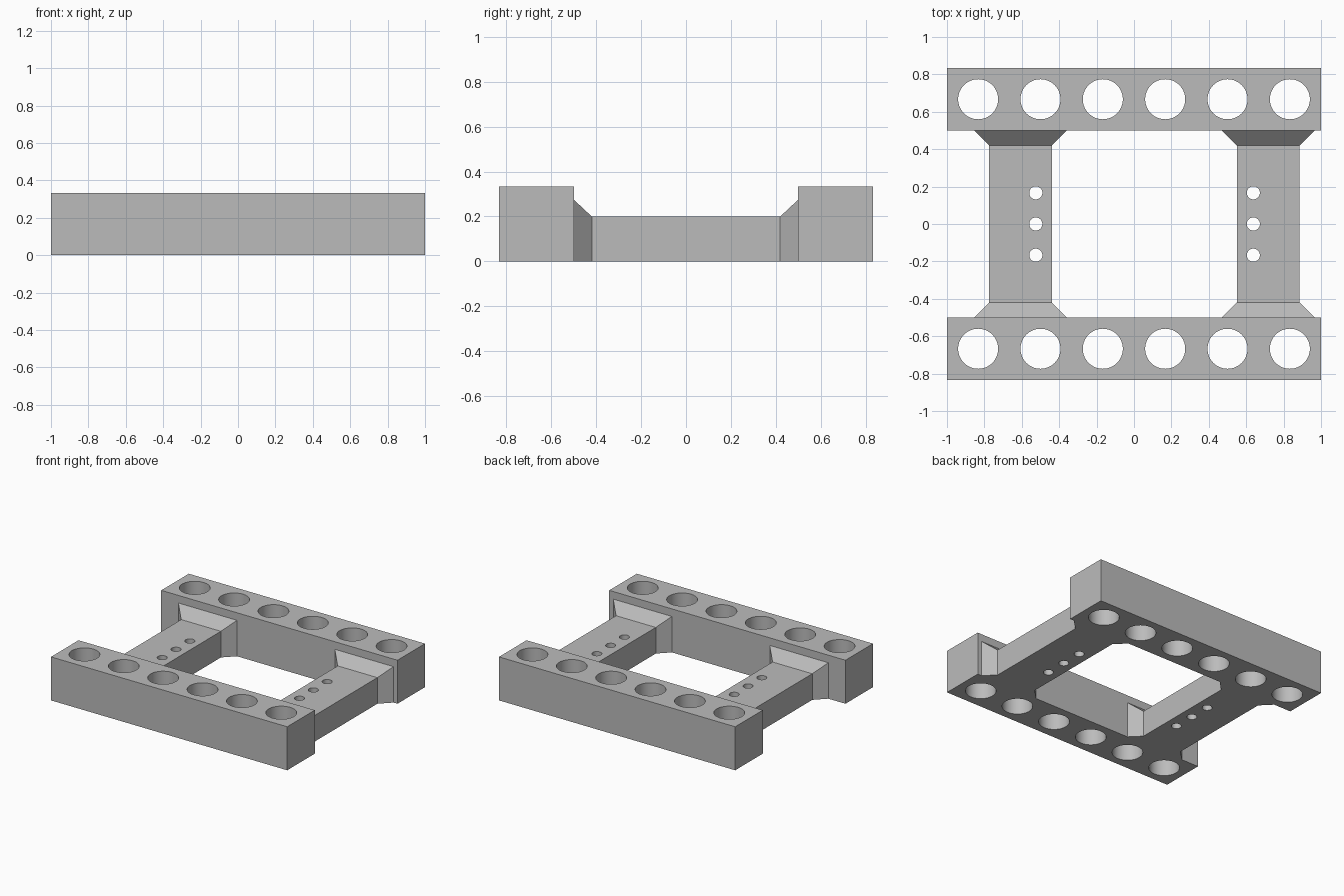
import bpy, bmesh

cube = bpy.data.objects.get("Cube")
if cube:
    bpy.data.objects.remove(cube, do_unlink=True)

grey = bpy.data.materials.new("plain grey")
grey.use_nodes = True
colour = (0.5, 0.5, 0.5, 1)
grey.diffuse_color = colour
grey.node_tree.nodes["Principled BSDF"].inputs["Base Color"].default_value = colour


def finish(name, bm):
    bmesh.ops.recalc_face_normals(bm, faces=bm.faces)
    mesh = bpy.data.meshes.new(name)
    bm.to_mesh(mesh)
    bm.free()
    mesh.materials.append(grey)
    obj = bpy.data.objects.new(name, mesh)
    bpy.context.collection.objects.link(obj)
    return obj


def loft(name, sections):
    """Solid through rectangular sections (y, x centre, half width, height)."""
    bm = bmesh.new()
    rings = []
    for y, cx, w, h in sections:
        corners = ((cx - w, 0), (cx + w, 0), (cx + w, h), (cx - w, h))
        rings.append([bm.verts.new((x, y, z)) for x, z in corners])
    for a, b in zip(rings, rings[1:]):
        for i in range(4):
            j = (i + 1) % 4
            bm.faces.new((a[i], a[j], b[j], b[i]))
    bm.faces.new(rings[0])
    bm.faces.new(rings[-1])
    return finish(name, bm)


def drill(obj, points, radius):
    """Cut vertical through-holes, then keep the hole walls smooth."""
    bm = bmesh.new()
    for x, y in points:
        made = bmesh.ops.create_cone(bm, cap_ends=True, segments=64, radius1=radius,
                                     radius2=radius, depth=1)
        bmesh.ops.translate(bm, verts=made["verts"], vec=(x, y, 0.15))
    cutter = finish(obj.name + "_cutter", bm)
    mod = obj.modifiers.new("holes", "BOOLEAN")
    mod.operation = "DIFFERENCE"
    mod.solver = "EXACT"
    mod.object = cutter
    bpy.ops.object.select_all(action="DESELECT")
    bpy.context.view_layer.objects.active = obj
    obj.select_set(True)
    bpy.ops.object.modifier_apply(modifier=mod.name)
    bpy.data.objects.remove(cutter, do_unlink=True)
    bpy.ops.object.shade_smooth_by_angle()


# Front and back rails, each with a row of six large holes
for name, side in (("front_rail", -1), ("back_rail", 1)):
    rail = loft(name, [(side * y, 0, 1, 0.333) for y in (0.5, 0.833)])
    drill(rail, [((i - 2.5) / 3, side * 0.667) for i in range(6)], 0.107)

# Low cross beams with flared ends and three small off-centre holes
for name, cx, hole_x in (("right_beam", -0.607, -0.525), ("left_beam", 0.718, 0.638)):
    beam = loft(name, [(-0.5, cx, 0.248, 0.275), (-0.42, cx, 0.168, 0.2),
                       (0.42, cx, 0.168, 0.2), (0.5, cx, 0.248, 0.275)])
    drill(beam, [(hole_x, i / 6) for i in (-1, 0, 1)], 0.035)
